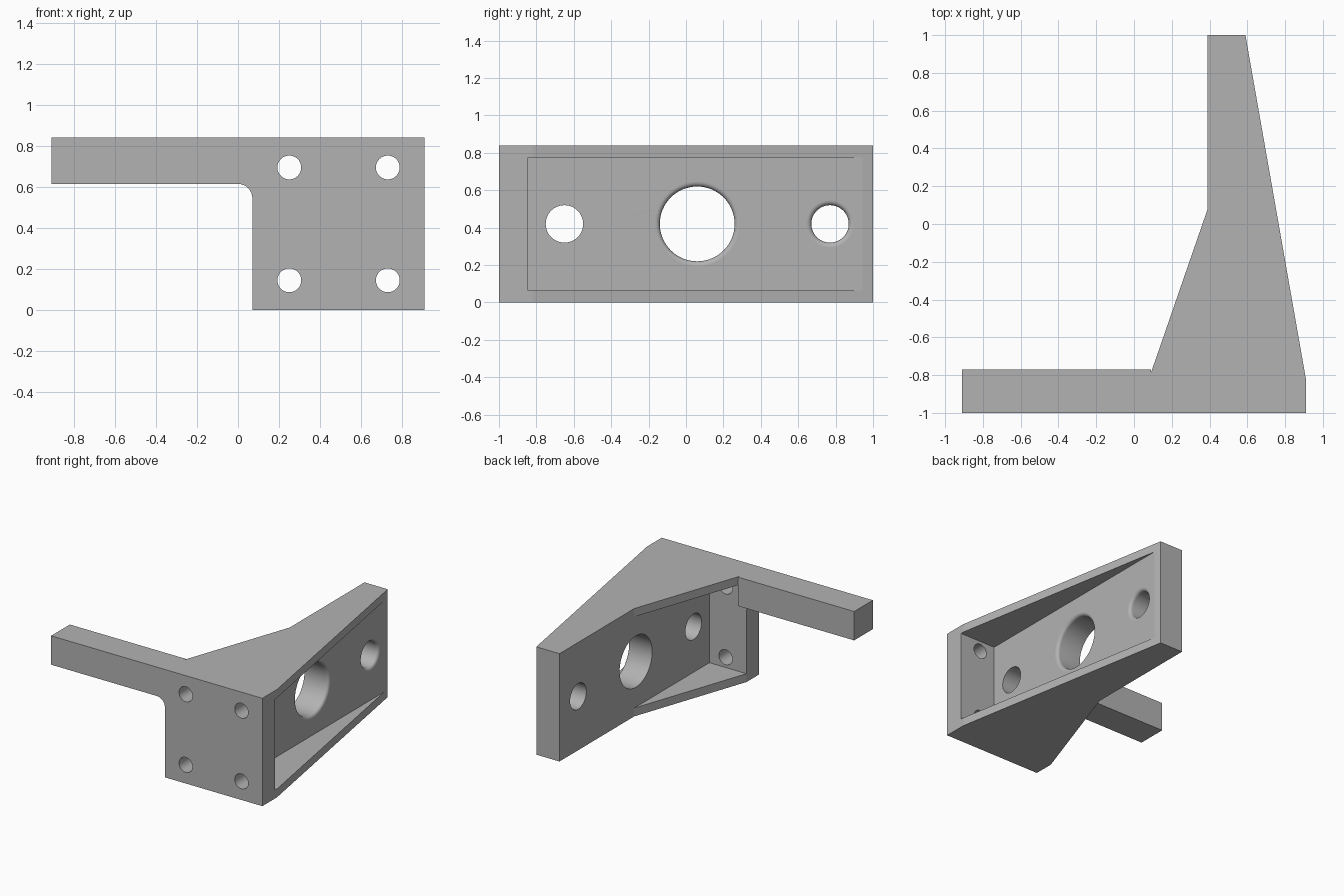
import bpy, bmesh
from math import pi, sin, cos
from mathutils import Matrix

cube = bpy.data.objects.get("Cube")
if cube:
    bpy.data.objects.remove(cube, do_unlink=True)

HEIGHT = 0.84
WALL = 0.065          # flange thickness
PLATE_BACK = -0.845   # rear face of the mounting plate
WEB_LEFT, WEB_RIGHT = 0.39, 0.60
ARM_BOTTOM = 0.615

grey = bpy.data.materials.new("Plain grey")
grey.use_nodes = True
grey.diffuse_color = (0.45, 0.45, 0.45, 1)
grey.node_tree.nodes["Principled BSDF"].inputs["Base Color"].default_value = (0.45, 0.45, 0.45, 1)


def finish(bm, name):
    bmesh.ops.recalc_face_normals(bm, faces=bm.faces)
    mesh = bpy.data.meshes.new(name)
    bm.to_mesh(mesh)
    bm.free()
    mesh.materials.append(grey)
    ob = bpy.data.objects.new(name, mesh)
    bpy.context.collection.objects.link(ob)
    return ob


def prism(name, points, low, high, axis="z"):
    """Extrude an outline along z (points are x, y) or y (points are x, z)."""
    bm = bmesh.new()
    place = (lambda a, b, h: (a, b, h)) if axis == "z" else (lambda a, b, h: (a, h, b))
    face = bm.faces.new([bm.verts.new(place(a, b, low)) for a, b in points])
    out = bmesh.ops.extrude_face_region(bm, geom=[face])
    moved = [v for v in out["geom"] if isinstance(v, bmesh.types.BMVert)]
    bmesh.ops.translate(bm, verts=moved, vec=place(0, 0, high - low))
    return finish(bm, name)


def box_outline(x0, y0, x1, y1):
    return [(x0, y0), (x1, y0), (x1, y1), (x0, y1)]


def lathe(name, profile, matrix, sides=64):
    """Solid of revolution; profile holds (radius, height) pairs."""
    bm = bmesh.new()
    rings = [[bm.verts.new((r * cos(2 * pi * i / sides), r * sin(2 * pi * i / sides), h))
              for i in range(sides)] for r, h in profile]
    for a, b in zip(rings, rings[1:]):
        for i in range(sides):
            j = (i + 1) % sides
            bm.faces.new((a[i], a[j], b[j], b[i]))
    bm.faces.new(rings[0])
    bm.faces.new(rings[-1])
    bm.transform(matrix)
    return finish(bm, name)


def combine(target, tool, operation):
    mod = target.modifiers.new(operation, "BOOLEAN")
    mod.operation = operation
    mod.solver = "EXACT"
    mod.object = tool
    bpy.context.view_layer.objects.active = target
    bpy.ops.object.modifier_apply(modifier=mod.name)
    bpy.data.objects.remove(tool, do_unlink=True)


# Tapered body: mounting plate, flanges and web in one block
bracket = prism("bracket", [(0.07, -1), (0.91, -1), (0.91, -0.82), (0.59, 1), (WEB_LEFT, 1),
                            (WEB_LEFT, 0.08), (0.07, PLATE_BACK)], 0, HEIGHT)

# Pockets on both sides of the web
for x0, x1 in ((WEB_RIGHT, 1.2), (-0.5, WEB_LEFT)):
    combine(bracket, prism("pocket_cutter", box_outline(x0, PLATE_BACK, x1, 1.2),
                           WALL, HEIGHT - WALL), "DIFFERENCE")

# Side arm
combine(bracket, prism("arm", [(-0.91, -1), (0.09, -1), (0.09, -0.77), (-0.91, -0.77)],
                       ARM_BOTTOM, HEIGHT), "UNION")

# Rounded inner corner under the arm
R = 0.07
arc = [(R * sin(t * pi / 16), ARM_BOTTOM - R + R * cos(t * pi / 16)) for t in range(9)]
combine(bracket, prism("arm_fillet", arc + [(0.085, ARM_BOTTOM - R), (0.085, 0.64), (0, 0.64)],
                       -1, PLATE_BACK, "y"), "UNION")

# Four bolt holes through the plate
for x in (0.25, 0.73):
    for z in (0.145, 0.695):
        at = Matrix.Translation((x, -0.92, z)) @ Matrix.Rotation(pi / 2, 4, "X")
        combine(bracket, lathe("bolt_cutter", [(0.058, -0.1), (0.058, 0.2)], at, 48), "DIFFERENCE")

# Three web holes, two with a rounded rim on the right side
for y, radius, rim in ((-0.65, 0.10, 0), (0.06, 0.20, 0.025), (0.77, 0.10, 0.025)):
    profile = [(radius, 0.2)]
    if rim:
        profile += [(radius + rim * (1 - cos(t * pi / 12)), WEB_RIGHT - rim + rim * sin(t * pi / 12))
                    for t in range(7)]
    profile.append((radius + rim, 0.7))
    at = Matrix.Translation((0, y, 0.42)) @ Matrix.Rotation(pi / 2, 4, "Y")
    combine(bracket, lathe("web_cutter", profile, at), "DIFFERENCE")

# Smooth the holes and fillet, keep the broad planes flat
bpy.ops.object.select_all(action="DESELECT")
bracket.select_set(True)
bpy.context.view_layer.objects.active = bracket
bpy.ops.object.shade_smooth_by_angle(angle=pi / 6)
for poly in bracket.data.polygons:
    poly.material_index = 0
    if poly.area > 0.02:
        poly.use_smooth = False
